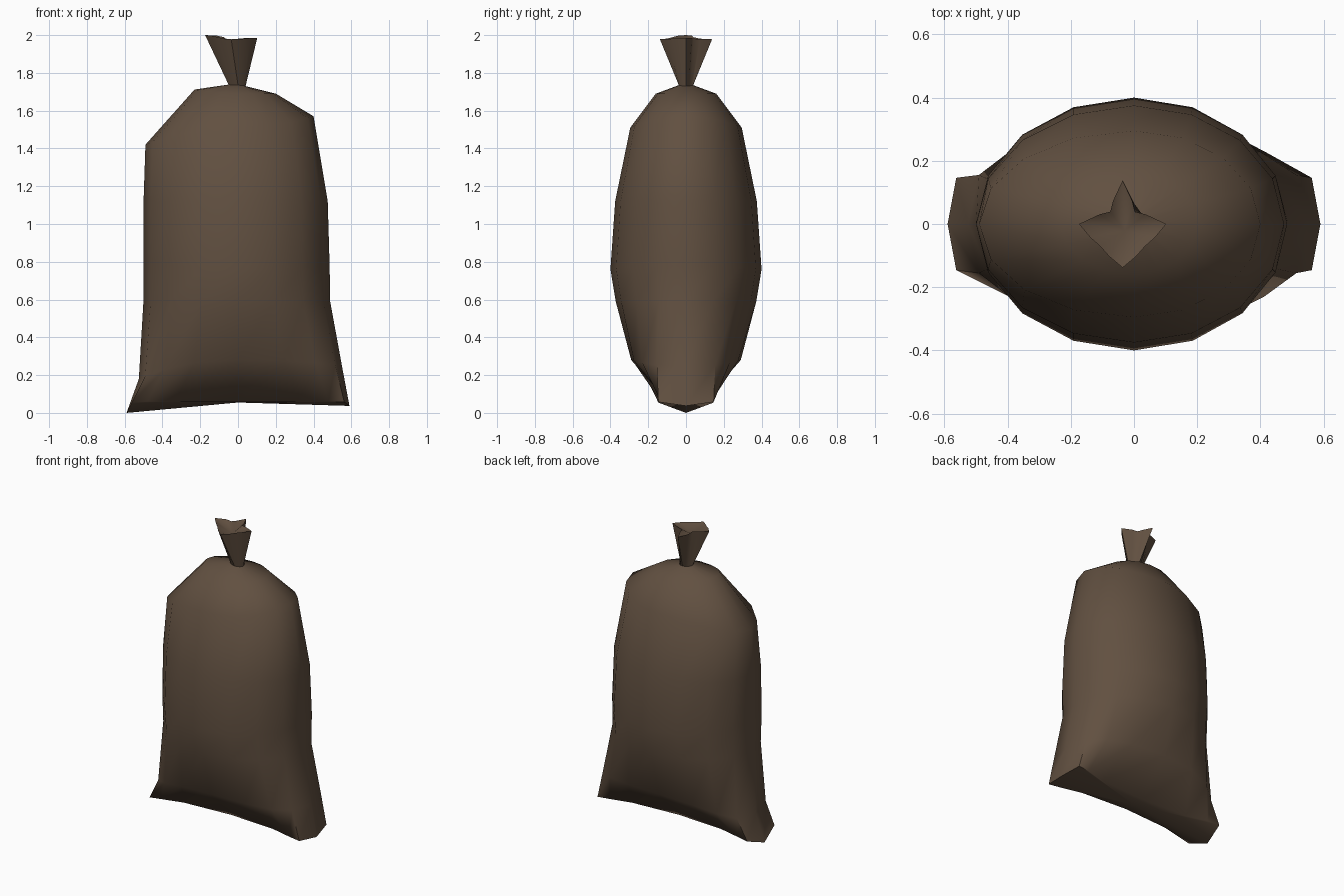
import bpy, bmesh, math

if "Cube" in bpy.data.objects:
    bpy.data.objects.remove(bpy.data.objects["Cube"])

N = 16  # sides of the sack

mat = bpy.data.materials.new("brown sackcloth")
mat.diffuse_color = (0.12, 0.08, 0.052, 1)
mat.use_nodes = True
mat.node_tree.nodes["Principled BSDF"].inputs["Base Color"].default_value = mat.diffuse_color


def power(v, e):
    return math.copysign(abs(v) ** e, v) if abs(v) > 1e-6 else 0.0


def ring(z, left, right, depth, ex=1, ey=1, tip=2, waist=0):
    """Oval ring; left and right are (reach, height) of its two ends."""
    pts = []
    for i in range(N):
        a = 2 * math.pi * i / N
        c, s = math.cos(a), math.sin(a)
        reach, end_z = right if c > 0 else left
        pts.append((reach * power(c, ex),
                    depth * power(s, ey) * (1 - waist * s ** 4),
                    z + (end_z - z) * abs(c) ** tip))
    return pts


def frill():
    """Flared mouth above the knot: four points, folded in more at the back."""
    pts = []
    for i in range(N):
        a = 2 * math.pi * i / N
        diag = abs(math.sin(2 * a))
        r = 0.138 - (0.083 if math.sin(a) > 0 else 0.038) * diag
        pts.append((-0.036 + r * math.cos(a), r * math.sin(a),
                    1.978 + (0.022 if math.cos(a) < 0 else 0.007) * math.cos(a) ** 2))
    return pts


def loft(name, rings, bottom=None, top=None):
    bm = bmesh.new()
    loops = [[bm.verts.new(p) for p in r] for r in rings]
    for lo, hi in zip(loops, loops[1:]):
        for i in range(N):
            j = (i + 1) % N
            bm.faces.new((lo[i], lo[j], hi[j], hi[i]))
    for point, loop in ((bottom, loops[0]), (top, loops[-1])):
        if point:
            v = bm.verts.new(point)
            for i in range(N):
                bm.faces.new((loop[i], loop[(i + 1) % N], v))
    bmesh.ops.recalc_face_normals(bm, faces=bm.faces)
    mesh = bpy.data.meshes.new(name)
    bm.to_mesh(mesh)
    bm.free()
    obj = bpy.data.objects.new(name, mesh)
    bpy.context.collection.objects.link(obj)
    mesh.materials.append(mat)
    bpy.context.view_layer.objects.active = obj
    obj.select_set(True)
    bpy.ops.object.shade_smooth_by_angle(angle=math.radians(60))
    obj.select_set(False)
    return obj


neck = ring(1.735, (0.05, 1.738), (0.04, 1.73), 0.038)

# Body: narrow seam with flared corners, full belly, gathered shoulders
loft("sack_body", [
    ring(0.06, (0.59, 0.0), (0.59, 0.037), 0.155, 0.6, 0.05, 30, 0.5),
    ring(0.28, (0.525, 0.18), (0.55, 0.25), 0.29, 0.85, 0.65),
    ring(0.59, (0.50, 0.60), (0.488, 0.59), 0.372),
    ring(0.76, (0.50, 0.80), (0.485, 0.78), 0.40),
    ring(1.12, (0.50, 1.12), (0.475, 1.12), 0.375),
    ring(1.51, (0.49, 1.42), (0.40, 1.57), 0.295),
    ring(1.69, (0.23, 1.712), (0.20, 1.69), 0.16),
    neck,
], bottom=(0, 0, 0.055))

# Tied-off mouth
loft("sack_mouth", [neck, frill()], top=(-0.03, -0.02, 1.94))
